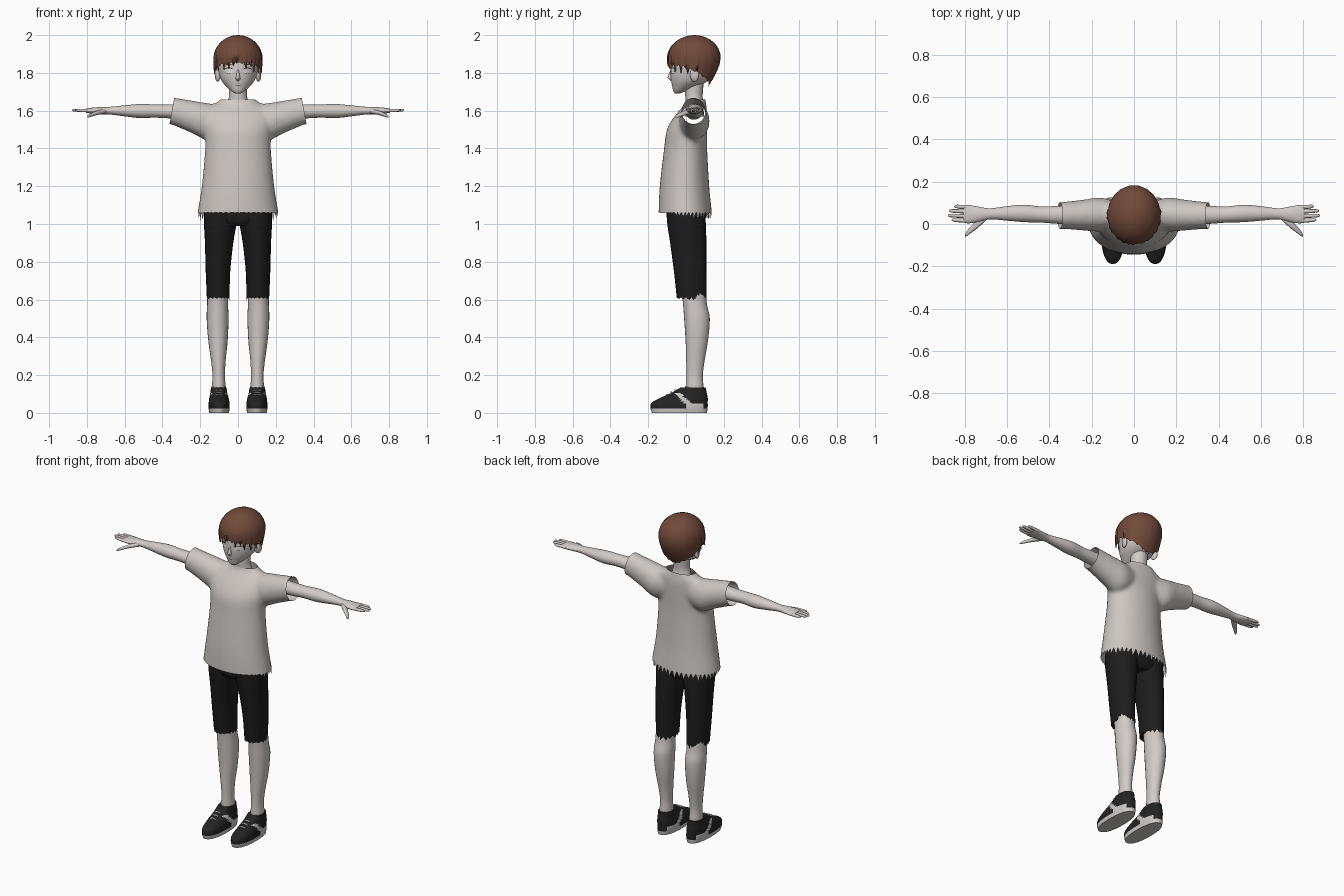
import bpy, bmesh, math, random
from mathutils import Vector
from mathutils.bvhtree import BVHTree

random.seed(4)
if "Cube" in bpy.data.objects:
    bpy.data.objects.remove(bpy.data.objects["Cube"])


def material(name, r, g, b):
    m = bpy.data.materials.new(name)
    m.use_nodes = True
    m.diffuse_color = (r, g, b, 1)
    m.node_tree.nodes["Principled BSDF"].inputs["Base Color"].default_value = (r, g, b, 1)
    return m


SKIN = material("pale skin", .65, .6, .58)
CLOTH = material("shirt cloth", .61, .57, .54)
BLACK = material("black cloth", .012, .012, .012)
LEATHER = material("shoe black", .017, .017, .018)
WHITE = material("shoe white", .62, .59, .57)
HAIR = material("brown hair", .165, .068, .042)
EYE = material("eye white", .78, .77, .76)
DARK = material("dark lash", .04, .025, .02)


def spline(rows, sub):
    """Smooth the rows of a loft with extra rows between them."""
    out = []
    for i in range(len(rows) - 1):
        a, b, c, d = (rows[max(0, min(len(rows) - 1, i + k))] for k in (-1, 0, 1, 2))
        for s in range(sub):
            t = s / sub
            out.append([q + .5 * t * (r - p + t * (2 * p - 5 * q + 4 * r - w + t * (3 * (q - r) + w - p)))
                        for p, q, r, w in zip(a, b, c, d)])
    return out + [list(rows[-1])]


def tube(bm, rows, axis="z", sides=24, sub=4, power=1.0):
    """Rows are (position on axis, centre 1, centre 2, radius 1, radius 2)."""
    rings = []
    for t, c1, c2, r1, r2 in spline(rows, sub):
        ring = []
        for k in range(sides):
            a = math.tau * k / sides
            u, v = (math.copysign(abs(f) ** power, f) for f in (math.cos(a), math.sin(a)))
            p, q = c1 + r1 * u, c2 + r2 * v
            ring.append(bm.verts.new((p, q, t) if axis == "z" else (t, p, q)))
        rings.append(ring)
    for lo, hi in zip(rings, rings[1:]):
        for k in range(sides):
            n = (k + 1) % sides
            bm.faces.new((lo[k], lo[n], hi[n], hi[k]))
    bm.faces.new(rings[0][::-1])
    bm.faces.new(rings[-1])


def finish(name, bm, mats, mirror=False, rule=None, angle=50):
    bm.normal_update()
    for f in bm.faces:
        f.smooth = True
        if rule:
            f.material_index = rule(f.calc_center_median())
    me = bpy.data.meshes.new(name)
    bm.to_mesh(me)
    bm.free()
    for m in mats:
        me.materials.append(m)
    me.set_sharp_from_angle(angle=math.radians(angle))
    ob = bpy.data.objects.new(name, me)
    bpy.context.scene.collection.objects.link(ob)
    if mirror:
        ob.modifiers.new("mirror", "MIRROR").use_clip = False
    return ob


def loft(name, rows, mat, mirror=False, **kw):
    bm = bmesh.new()
    tube(bm, rows, **kw)
    return finish(name, bm, [mat], mirror)


def tatters(name, mat, count, point, depth, z, mirror=False):
    """Ring of torn slanted triangles hanging from a hem."""
    bm = bmesh.new()
    step = math.tau / count
    for k in range(count):
        a = k * step
        tip = a + step * random.uniform(.1, .6)
        ring = [(a, z), (tip, z - depth(tip) * random.uniform(.6, 1)), (a + step, z)]
        bm.faces.new([bm.verts.new((*point(b), h)) for b, h in ring])
    finish(name, bm, [mat], mirror)


# Shirt: torso and sleeves fused, then opened at hem, cuffs and neck
bm = bmesh.new()
tube(bm, [(.99, 0, 0, .22, .145), (1.06, 0, -.004, .214, .141), (1.2, 0, -.008, .192, .131),
          (1.4, 0, -.002, .174, .114), (1.5, 0, .005, .18, .106), (1.57, 0, .025, .19, .086),
          (1.62, 0, .045, .16, .064), (1.645, 0, .05, .11, .054), (1.69, 0, .05, .065, .05)], sides=48)
sleeve = [(.08, .045, 1.55, .06, .08), (.16, .045, 1.542, .08, .098), (.24, .042, 1.566, .073, .087),
          (.3, .041, 1.584, .067, .079), (.36, .04, 1.6, .063, .072), (.41, .04, 1.602, .063, .072)]
tube(bm, sleeve, axis="x")
tube(bm, [(-r[0], *r[1:]) for r in reversed(sleeve)], axis="x")
block = finish("shirt_block", bm, [])
mod = block.modifiers.new("fuse", "REMESH")
mod.mode, mod.voxel_size = "VOXEL", .011
mod = block.modifiers.new("relax", "SMOOTH")
mod.factor, mod.iterations = .5, 8
bpy.context.view_layer.update()
fused = block.evaluated_get(bpy.context.evaluated_depsgraph_get())
bm = bmesh.new()
bm.from_mesh(fused.to_mesh())
fused.to_mesh_clear()
bpy.data.objects.remove(block)
for co, no in [((0, 0, 1.06), (0, 0, -1)), ((0, 0, 1.658), (0, 0, 1)),
               ((.35, 0, 1.6), (1, 0, .18)), ((-.35, 0, 1.6), (-1, 0, .18))]:
    # The neck cut keeps the sleeve tops
    geom = bm.verts[:] + bm.edges[:] + bm.faces[:]
    if no[2] == 1:
        geom = [g for g in geom if all(abs(v.co.x) < .15 for v in
                                       ([g] if isinstance(g, bmesh.types.BMVert) else g.verts))]
    bmesh.ops.bisect_plane(bm, geom=geom, plane_co=co, plane_no=no, clear_outer=True)


def torn_collar(c):
    a = math.atan2(c.y - .05, c.x)
    reach = .062 + .02 * abs((a * 3.2) % 2 - 1)
    return int(c.z > 1.59 and math.hypot(c.x, c.y - .05) < reach)


finish("shirt", bm, [CLOTH, SKIN], rule=torn_collar)
tatters("shirt_hem", CLOTH, 44, lambda a: (.213 * math.cos(a), -.004 + .14 * math.sin(a)),
        lambda a: .005 + .045 * max(0, min(1, .6 + math.sin(a))), 1.062)

# Shorts
bm = bmesh.new()
leg = [(.61, .105, .03, .06, .079), (.75, .106, .022, .065, .086), (.9, .1, .012, .075, .096),
       (1.0, .094, .003, .086, .102), (1.08, .09, -.002, .09, .102)]
tube(bm, leg)
tube(bm, [(r[0], -r[1], *r[2:]) for r in leg])
tube(bm, [(.99, 0, 0, .1, .08), (1.02, 0, 0, .172, .1), (1.08, 0, 0, .18, .103)])
finish("shorts", bm, [BLACK])
tatters("shorts_hem", BLACK, 16, lambda a: (.105 + .06 * math.cos(a), .03 + .079 * math.sin(a)),
        lambda a: .008 + .026 * (1 + math.sin(a)) / 2, .612, True)

# Legs, shoes and laces
loft("legs", [(.06, .102, .045, .034, .045), (.13, .102, .047, .036, .046), (.2, .102, .046, .033, .043),
              (.28, .104, .05, .039, .049), (.38, .106, .057, .051, .059), (.5, .108, .058, .058, .068),
              (.58, .108, .047, .055, .063), (.7, .108, .035, .055, .065)], SKIN, True)
tatters("sock_rims", CLOTH, 12, lambda a: (.102 + .039 * math.cos(a), .045 + .05 * math.sin(a)),
        lambda a: -.025, .125, True)


def shoe_colour(c):
    if c.z < .022:
        return 1
    arm = c.z < .105 and abs(c.y - .06 + c.z) < .017
    return int(arm or (c.z < .05 and 0 < c.y < .09))


bm = bmesh.new()
tube(bm, [(0, .1, -.035, .052, .146), (.03, .1, -.037, .056, .152), (.055, .1, -.033, .055, .148),
          (.08, .101, -.01, .051, .125), (.105, .102, .015, .045, .095), (.135, .102, .038, .041, .066)],
     sides=64, sub=5, power=.88)
finish("shoes", bm, [LEATHER, WHITE], True, shoe_colour)
for i in range(3):
    y, z = -.1 + i * .022, .097 + i * .012
    loft(f"laces_{i + 1}", [(.082, y, z - .003, .005, .004), (.102, y, z, .005, .004),
                            (.122, y, z - .003, .005, .004)], WHITE, True, axis="x", sides=8, sub=2)

# Arms and hands
loft("arms", [(.25, .042, 1.595, .045, .043), (.36, .043, 1.596, .042, .037), (.44, .045, 1.598, .038, .035),
              (.52, .05, 1.598, .041, .037), (.6, .05, 1.599, .034, .029), (.68, .048, 1.6, .026, .02),
              (.73, .046, 1.6, .035, .019), (.78, .046, 1.6, .043, .015), (.805, .048, 1.6, .041, .011)],
     SKIN, True, axis="x")
for finger, y, tip in [("index", .016, .862), ("middle", .037, .88), ("ring", .059, .874), ("little", .08, .85)]:
    loft(f"{finger}_fingers", [(.77, y, 1.6, .009, .009), (.82, y + .001, 1.601, .0095, .009),
                               (tip - .012, y + .003, 1.602, .008, .007), (tip, y + .003, 1.602, .003, .003)],
         SKIN, True, axis="x", sides=10, sub=2)
loft("thumbs", [(.7, .03, 1.597, .014, .012), (.74, .0, 1.59, .02, .012), (.77, -.026, 1.58, .016, .01),
                (.79, -.045, 1.572, .012, .008), (.798, -.054, 1.568, .004, .004)],
     SKIN, True, axis="x", sides=12)

# Neck, head, nose and ears
loft("neck", [(1.57, 0, .045, .075, .05), (1.64, 0, .045, .057, .047), (1.68, 0, .042, .048, .046),
              (1.76, 0, .045, .05, .05)], SKIN)
head = loft("head", [(1.69, 0, -.046, .012, .012), (1.703, 0, -.034, .034, .033), (1.73, 0, -.004, .064, .069),
                     (1.76, 0, .02, .088, .099), (1.8, 0, .035, .102, .117), (1.86, 0, .045, .11, .124),
                     (1.92, 0, .045, .1, .115), (1.97, 0, .045, .06, .07)], SKIN, sides=40)
loft("nose", [(1.757, 0, -.074, .006, .006), (1.768, 0, -.08, .012, .012), (1.777, 0, -.081, .011, .016),
              (1.8, 0, -.079, .007, .01), (1.825, 0, -.075, .004, .005)], SKIN, sides=12)
bm = bmesh.new()
bmesh.ops.create_uvsphere(bm, u_segments=16, v_segments=10, radius=1)
for v in bm.verts:
    v.co = Vector((.108 + .014 * v.co.x + .006 * v.co.y, .045 + .024 * v.co.y, 1.79 + .036 * v.co.z))
finish("ears", bm, [SKIN], True)

# Face details: thin plates laid on the head
tree = BVHTree.FromPolygons([v.co for v in head.data.vertices], [p.vertices for p in head.data.polygons])


def plate(name, mat, cx, cz, w, h, bend=0, lift=.003):
    bm = bmesh.new()

    def on_face(u, v):
        x, z = cx + w * u, cz + h * v - bend * u * u
        hit = tree.ray_cast(Vector((x, -1, z)), Vector((0, 1, 0)))[0]
        return bm.verts.new((x, hit.y - lift, z))
    top, low = [], []
    for k in range(13):
        u = k / 6 - 1
        e = math.sqrt(max(.01, 1 - u * u))
        top.append(on_face(u, e))
        low.append(on_face(u, -e))
    for k in range(12):
        bm.faces.new((low[k], low[k + 1], top[k + 1], top[k]))
    finish(name, bm, [mat], cx > 0)


plate("eyes", EYE, .049, 1.811, .022, .014)
plate("upper_lashes", DARK, .049, 1.826, .025, .0025, .008, .004)
plate("lower_lashes", DARK, .05, 1.797, .014, .001, -.003, .004)
plate("eyebrows", HAIR, .05, 1.846, .024, .003, .005)
plate("mouth", DARK, 0, 1.733, .016, .0015, .002)


# Hair: a cap that follows the skull, with locks laid over it
def hair_point(a, z, lift):
    back = max(0, math.sin(a))
    if z > 1.88:
        s = math.sqrt(max(0, 1 - ((z - 1.88) / .12) ** 2))
    else:
        s = 1 - (.1 + .4 * back) * ((1.88 - z) / .155) ** 1.6
    r = s * (1 + lift)
    return (.125 * r * math.cos(a), .045 + .139 * r * math.sin(a), z)


bm = bmesh.new()
N, rings = 72, []
for j in range(17):
    ring = []
    for k in range(N):
        a = math.tau * k / N
        edge = 1.856 - .125 * ((math.sin(a) + 1) / 2) ** 1.5 - .01 * (k % 4 == 0)
        z = 1.88 + .12 * math.cos(math.pi / 20 * j) if j < 10 else 1.88 + (edge - 1.88) * (j - 9) / 7
        ring.append(bm.verts.new(hair_point(a, z, .012 * (k % 4 == 0) * j / 16)))
    rings.append(ring)
for hi, lo in zip(rings, rings[1:]):
    for k in range(N):
        bm.faces.new((lo[k], lo[(k + 1) % N], hi[(k + 1) % N], hi[k]))
bmesh.ops.remove_doubles(bm, verts=bm.verts, dist=.0002)
finish("hair_cap", bm, [HAIR])

bm = bmesh.new()
for i in range(15):
    a0 = math.radians(-184 + 188 * i / 14)
    lean = random.uniform(-.12, .12)
    tip = 1.842 - .04 * abs(math.cos(a0)) + random.uniform(-.012, .01)
    rows = []
    for k in range(11):
        t = k / 10
        z = 1.985 + (tip - 1.985) * t ** 1.3
        w = .17 * (1 - t ** 3) + .002
        rows.append([bm.verts.new(hair_point(a0 + lean * t + w * s, z, .01 + .05 * t * (s == 0)))
                     for s in (-1, 0, 1)])
    for hi, lo in zip(rows, rows[1:]):
        for s in (0, 1):
            bm.faces.new((lo[s], lo[s + 1], hi[s + 1], hi[s]))
finish("fringe_locks", bm, [HAIR])
